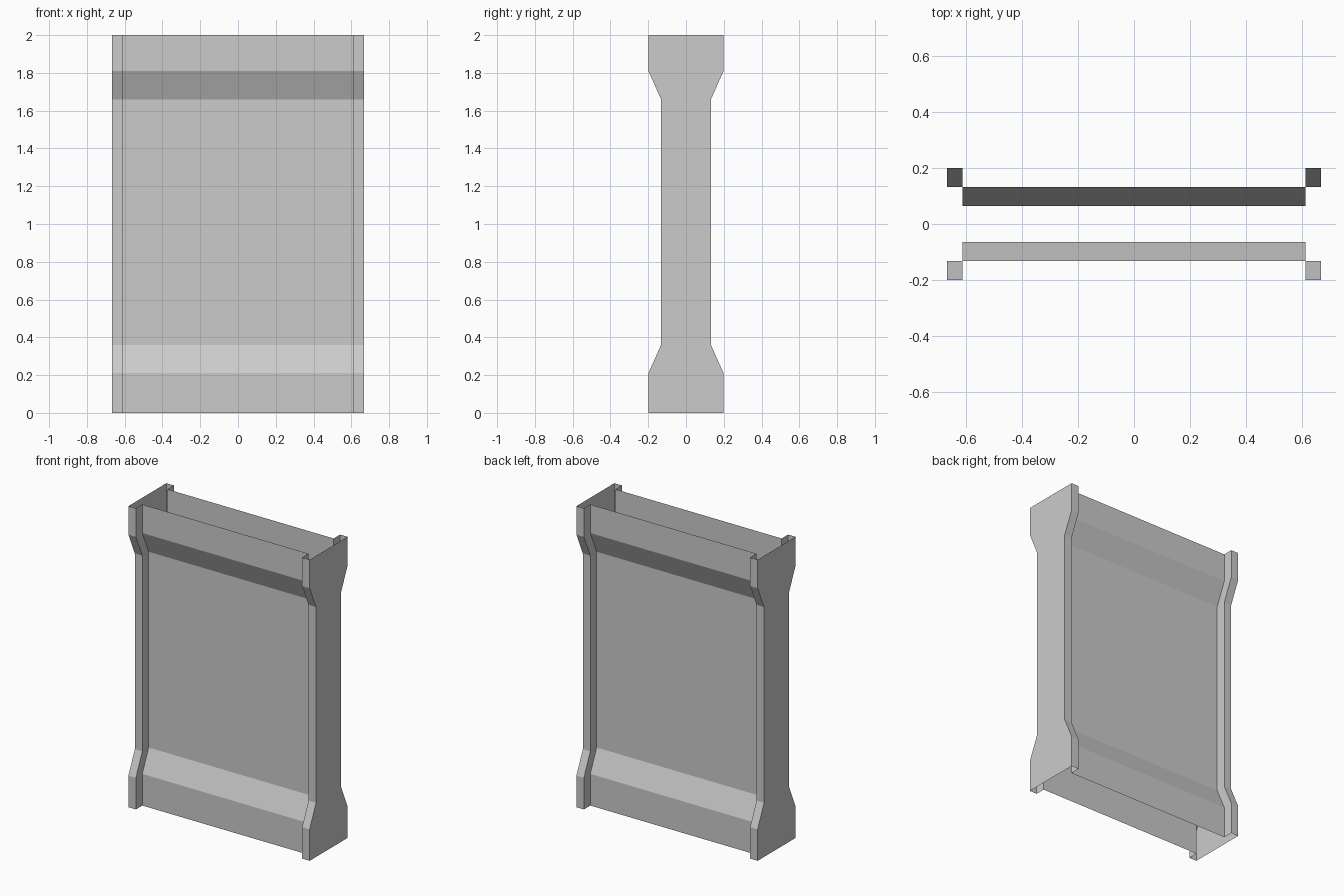
import bpy, bmesh

if "Cube" in bpy.data.objects:
    bpy.data.objects.remove(bpy.data.objects["Cube"])

W, LIP = 0.666, 0.611      # outer half width, inner edge of the corner lips
RECESS = 0.067             # how far the panels sit behind the lips
DEEP, SLIM = 0.199, 0.132  # half depth at the ends and at the waist

# side silhouette: (height, half depth)
LEVELS = [(0, DEEP), (0.21, DEEP), (0.36, SLIM),
          (1.66, SLIM), (1.81, DEEP), (2, DEEP)]


def sheet(name, plan, turn):
    """Loft an open plan line through all levels; turn=-1 rotates it by 180 degrees."""
    bm = bmesh.new()
    rows = [[bm.verts.new((turn * x, turn * y, z)) for x, y in plan(h)]
            for z, h in LEVELS]
    for low, high in zip(rows, rows[1:]):
        for i in range(len(low) - 1):
            bm.faces.new((low[i], low[i + 1], high[i + 1], high[i]))
    mesh = bpy.data.meshes.new(name)
    bm.to_mesh(mesh)
    bm.free()
    bpy.context.collection.objects.link(bpy.data.objects.new(name, mesh))


def rail_plan(h):
    # side wall with front and back lips and their inward returns
    d = h - RECESS
    return [(LIP, -d), (LIP, -h), (W, -h), (W, h), (LIP, h), (LIP, d)]


def panel_plan(h):
    # recessed broad panel
    return [(-LIP, RECESS - h), (LIP, RECESS - h)]


for turn, rail, panel in ((1, "right_rail", "front_panel"),
                          (-1, "left_rail", "back_panel")):
    sheet(rail, rail_plan, turn)
    sheet(panel, panel_plan, turn)
